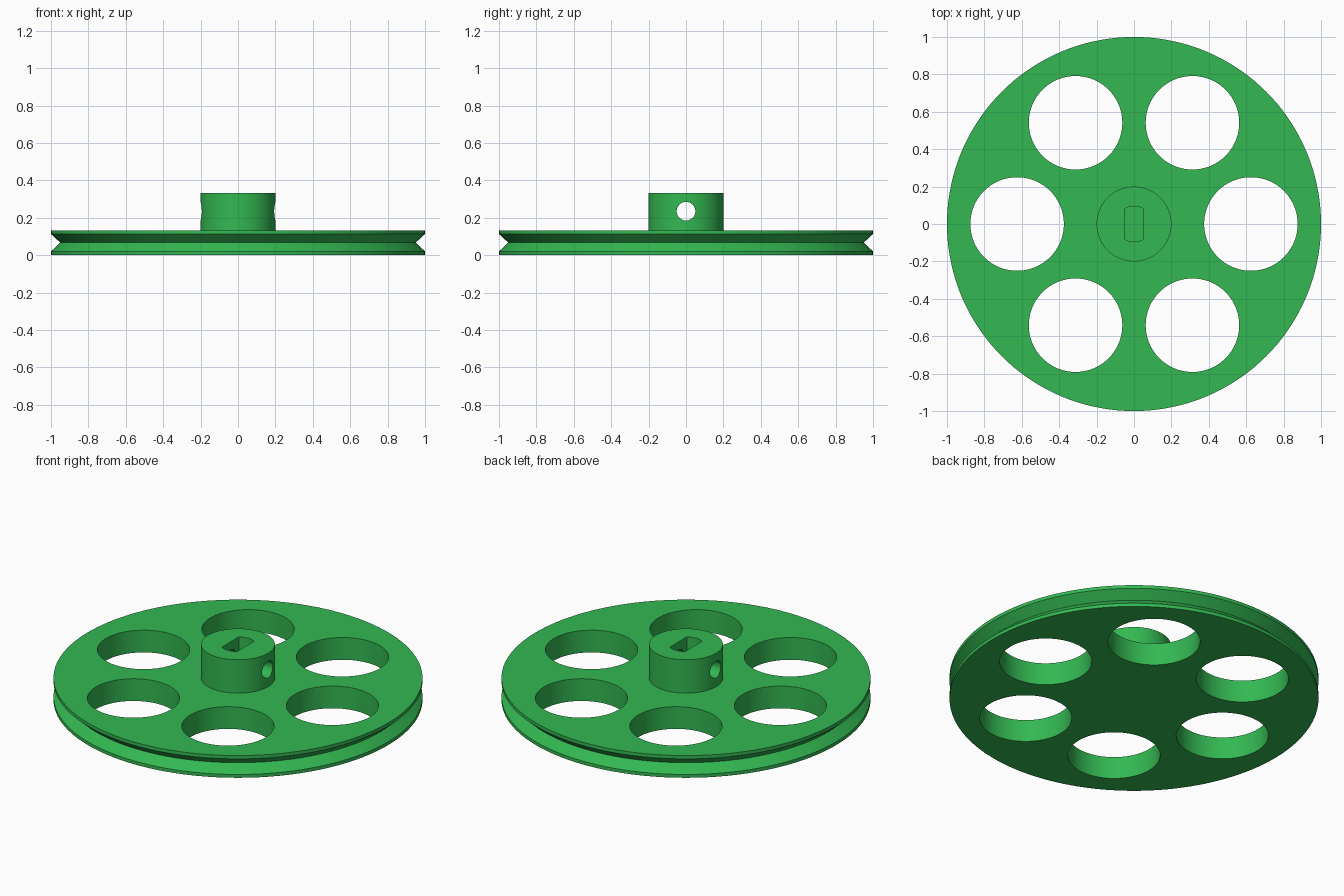
import bpy, bmesh, math
from mathutils import Matrix

if "Cube" in bpy.data.objects:
    bpy.data.objects.remove(bpy.data.objects["Cube"])

SIDES = 144

green = bpy.data.materials.new("green")
green.diffuse_color = (0.033, 0.479, 0.084, 1)
green.use_nodes = True
green.node_tree.nodes["Principled BSDF"].inputs["Base Color"].default_value = green.diffuse_color


def new_object(name, bm):
    bmesh.ops.recalc_face_normals(bm, faces=bm.faces)
    mesh = bpy.data.meshes.new(name)
    bm.to_mesh(mesh)
    bm.free()
    obj = bpy.data.objects.new(name, mesh)
    bpy.context.collection.objects.link(obj)
    mesh.materials.append(green)
    return obj


def lathe(name, profile, sides=SIDES):
    """Turn (radius, z) points about z and close both ends with flat caps."""
    bm = bmesh.new()
    rings = [[bm.verts.new((r * math.cos(i * math.tau / sides),
                            r * math.sin(i * math.tau / sides), z))
              for i in range(sides)] for r, z in profile]
    for a, b in zip(rings, rings[1:]):
        for i in range(sides):
            j = (i + 1) % sides
            bm.faces.new((a[i], a[j], b[j], b[i]))
    bm.faces.new(rings[0][::-1])
    bm.faces.new(rings[-1])
    return new_object(name, bm)


def cut(target, cutter):
    cutter.hide_render = True
    cutter.hide_viewport = True
    mod = target.modifiers.new(cutter.name, 'BOOLEAN')
    mod.operation = 'DIFFERENCE'
    mod.solver = 'EXACT'
    mod.object = cutter


# Grooved wheel with raised hub
wheel = lathe("pulley_wheel", [(1, 0), (1, 0.02), (0.95, 0.067), (1, 0.113),
                               (1, 0.133), (0.2, 0.133), (0.2, 0.333)])

# Six round lightening holes
for k in range(6):
    a = k * math.tau / 6
    hole = lathe(f"round_hole_cutter_{k + 1}", [(0.25, -0.1), (0.25, 0.2)], 96)
    hole.location = (0.625 * math.cos(a), 0.625 * math.sin(a), 0)
    cut(wheel, hole)

# Set-screw hole through the hub along x
screw = lathe("screw_hole_cutter", [(0.05, -0.4), (0.05, 0.4)], 48)
screw.matrix_world = Matrix.Translation((0, 0, 0.235)) @ Matrix.Rotation(math.pi / 2, 4, 'Y')
cut(wheel, screw)

# Shaft socket: round ends with two flat sides
bm = bmesh.new()
half = math.acos(0.05 / 0.095)
arc = [half + (math.pi - 2 * half) * i / 16 for i in range(17)]
outline = [(0.095 * math.cos(t), 0.095 * math.sin(t))
           for t in arc + [t + math.pi for t in arc]]
base = bm.faces.new([bm.verts.new((x, y, 0.134)) for x, y in outline])
top = bmesh.ops.extrude_face_region(bm, geom=[base])["geom"]
bmesh.ops.translate(bm, vec=(0, 0, 0.3),
                    verts=[v for v in top if isinstance(v, bmesh.types.BMVert)])
cut(wheel, new_object("shaft_socket_cutter", bm))

# Apply the cuts, remove the cutters, smooth the round walls
bpy.context.view_layer.update()
mesh = bpy.data.meshes.new_from_object(
    wheel.evaluated_get(bpy.context.evaluated_depsgraph_get()))
wheel.modifiers.clear()
wheel.data = mesh
for obj in list(bpy.data.objects):
    if obj != wheel:
        bpy.data.objects.remove(obj)
bpy.context.view_layer.objects.active = wheel
wheel.select_set(True)
bpy.ops.object.shade_smooth_by_angle(angle=math.radians(20))
